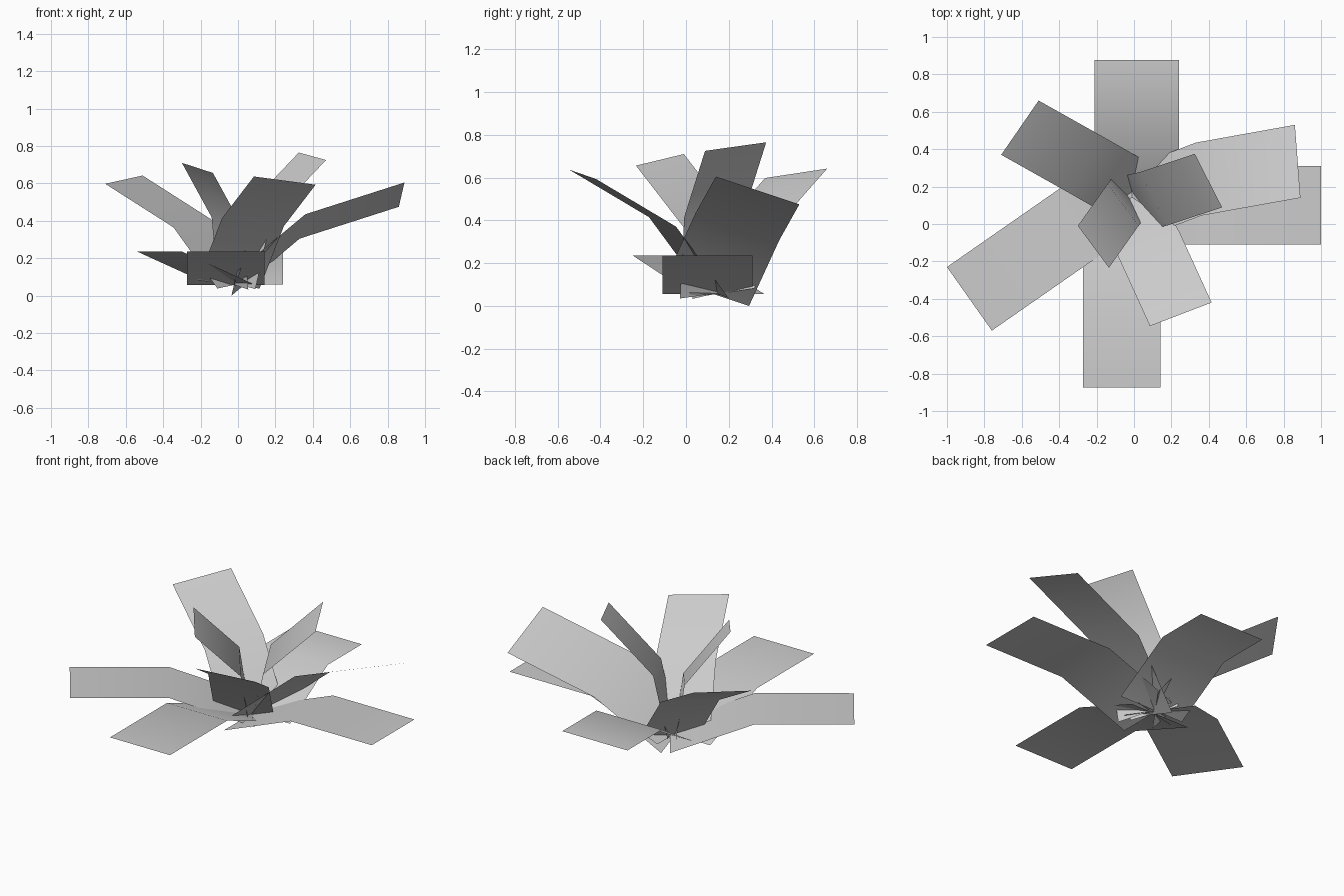
import bpy
import bmesh
from mathutils import Vector

cube = bpy.data.objects.get("Cube")
if cube:
    bpy.data.objects.remove(cube, do_unlink=True)

# Single pale grey for every leaf
grey = bpy.data.materials.new("pale_grey")
grey.use_nodes = True
color = (0.6, 0.6, 0.6, 1)
grey.diffuse_color = color
grey.node_tree.nodes["Principled BSDF"].inputs["Base Color"].default_value = color


def leaf(name, tip, bend, base, half_width):
    """Thin strip with one bend, swept along a centre line, upper side up."""
    tip, bend, base, side = map(Vector, (tip, bend, base, half_width))
    if (bend - tip).cross(side).z < 0:
        side.negate()
    bm = bmesh.new()
    rows = [[bm.verts.new(p - side), bm.verts.new(p + side)]
            for p in (base, bend, tip)]
    for (a, b), (c, d) in zip(rows, rows[1:]):
        bm.faces.new((a, b, d, c))
    mesh = bpy.data.meshes.new(name)
    bm.to_mesh(mesh)
    bm.free()
    mesh.materials.append(grey)
    mesh.shade_smooth()
    obj = bpy.data.objects.new(name, mesh)
    bpy.context.collection.objects.link(obj)


# Low leaves: rise from the crown, then lie level
leaf("low_leaf_front", (-.065, -.873, .236), (-.065, -.31, .236), (-.065, .15, .056), (.207, 0, 0))
leaf("low_leaf_back", (.015, .877, .285), (.015, .54, .285), (.015, .17, .06), (.225, 0, 0))
leaf("low_leaf_left", (1, .1, .236), (.44, .1, .236), (-.02, .1, .056), (0, .21, 0))
leaf("low_leaf_right", (-.88, -.4, .236), (-.42, -.08, .236), (-.025, .195, .056), (.12, -.17, 0))

# Raised leaves, from the widest to the steepest
leaf("raised_leaf_left", (.875, .335, .54), (.345, .24, .37), (-.02, .1, .065), (.015, -.195, .065))
leaf("raised_leaf_front", (.25, -.483, .615), (.08, -.11, .393), (-.05, .135, .06), (.165, .063, -.022))
leaf("raised_leaf_back", (-.61, .515, .62), (-.245, .31, .387), (-.01, .175, .06), (.1, .145, .022))
leaf("steep_leaf_left", (.398, .232, .745), (.105, .135, .437), (.02, .115, .055), (.073, -.143, -.02))
leaf("steep_leaf_right", (-.217, -.122, .683), (-.058, .103, .392), (-.028, .143, .06), (.083, -.112, -.027))
